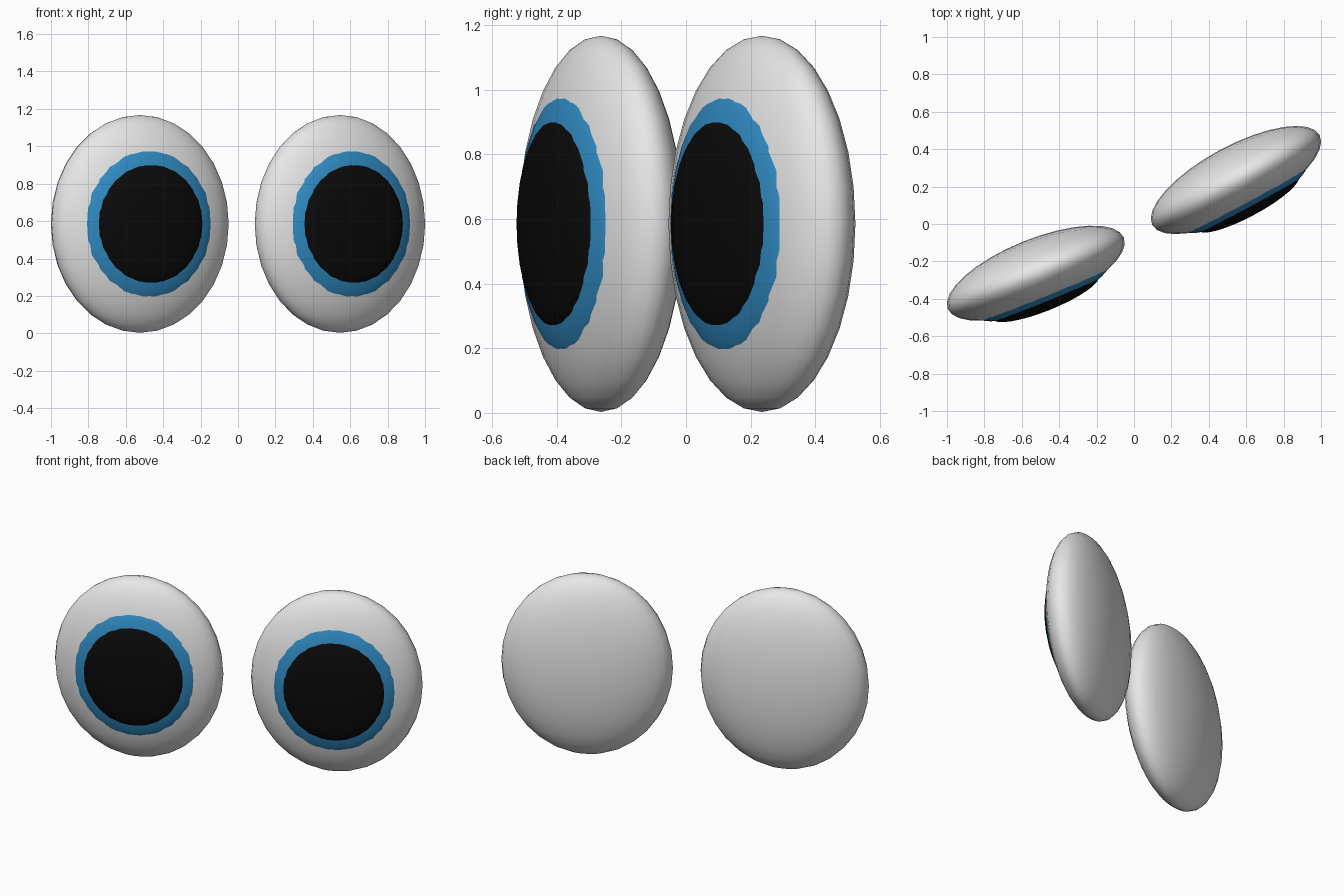
import bpy
from math import radians
from mathutils import Matrix, Vector

cube = bpy.data.objects.get("Cube")
if cube:
    bpy.data.objects.remove(cube)


def make_material(name, rgb):
    mat = bpy.data.materials.new(name)
    mat.use_nodes = True
    mat.diffuse_color = (*rgb, 1)
    mat.node_tree.nodes["Principled BSDF"].inputs["Base Color"].default_value = (*rgb, 1)
    return mat


white = make_material("eye white", (0.8, 0.8, 0.8))
blue = make_material("iris blue", (0.03, 0.26, 0.55))
black = make_material("pupil black", (0.003, 0.003, 0.003))

# Layer: name, material, radii (width, depth, height), forward offset
LAYERS = [
    ("eyeball", white, (0.508, 0.182, 0.582), 0.0),
    ("iris", blue, (0.385, 0.105, 0.43), 0.09),
    ("pupil", black, (0.307, 0.07, 0.331), 0.14),
]


def make_eye(side, centre, angle):
    turn = Matrix.Rotation(radians(angle), 4, "Z")
    for part, mat, radii, forward in LAYERS:
        bpy.ops.mesh.primitive_uv_sphere_add(segments=32, ring_count=16, radius=1)
        obj = bpy.context.object
        obj.name = f"{side}_{part}"
        obj.data.transform(Matrix.Diagonal((*radii, 1)))
        obj.matrix_world = (Matrix.Translation(Vector(centre)) @ turn
                            @ Matrix.Translation((0, -forward, 0)))
        obj.data.materials.append(mat)
        bpy.ops.object.shade_smooth()


# Two flattened eyes, each turned towards the model's left
make_eye("right", (-0.525, -0.263, 0.585), 22)
make_eye("left", (0.545, 0.235, 0.585), 28.3)
